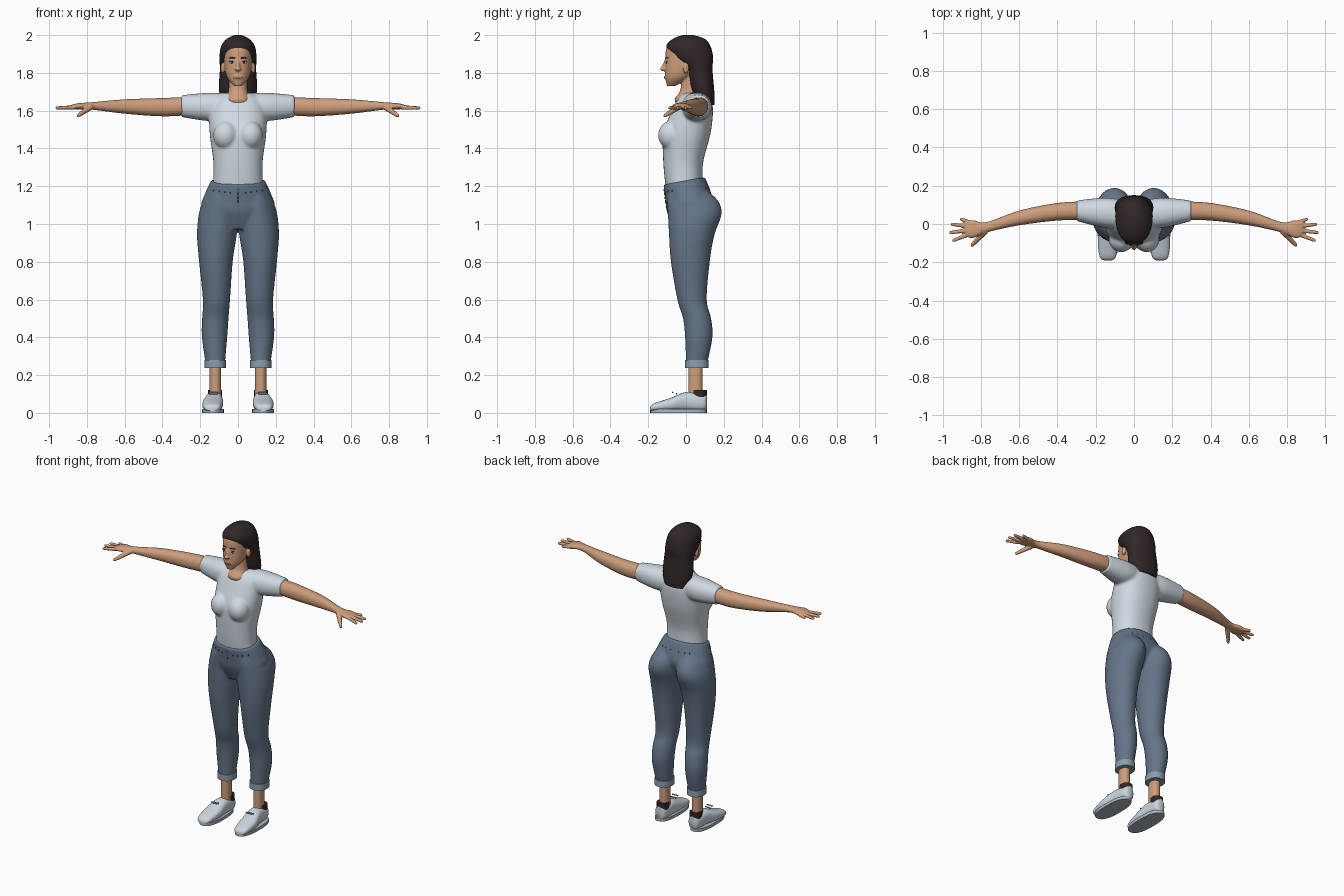
import bpy, bmesh, math
from mathutils import Vector, Matrix
from mathutils.bvhtree import BVHTree

cube = bpy.data.objects.get("Cube")
if cube:
    bpy.data.objects.remove(cube, do_unlink=True)


def material(name, red, green, blue):
    mat = bpy.data.materials.new(name)
    mat.use_nodes = True
    color = (red, green, blue, 1)
    mat.diffuse_color = color
    shader = next(node for node in mat.node_tree.nodes if node.type == 'BSDF_PRINCIPLED')
    shader.inputs["Base Color"].default_value = color
    shader.inputs["Roughness"].default_value = .8
    return mat


skin = material("skin", red=.62, green=.34, blue=.2)
hair_brown = material("dark brown", red=.03, green=.02, blue=.02)
shirt_white = material("pale grey cotton", red=.63, green=.7, blue=.76)
denim = material("blue denim", red=.13, green=.18, blue=.25)
cuff_blue = material("faded denim", red=.27, green=.34, blue=.41)
stitch_blue = material("dark stitching", red=.05, green=.07, blue=.1)
shoe_white = material("shoe canvas", red=.6, green=.67, blue=.73)
sole_grey = material("sole grey", red=.42, green=.47, blue=.52)
lip_red = material("lips", red=.42, green=.17, blue=.1)
eye_white = material("eye white", red=.6, green=.55, blue=.5)


# Cross-sections of upright, sideways and lengthwise shapes
def level(z, half, front, back, x=0):
    return z, x - half, x + half, front, back


def slab(x, front, back, bottom, top):
    return x, front, back, bottom, top


def rib(y, x, half, bottom, top):
    return y, x - half, x + half, bottom, top


def loft(axis, *sections, power=.9, tilt=0, steps=6, sides=32):
    """Smooth skin through rounded cross-sections placed along an axis."""
    last = len(sections) - 1

    def blend(index, t):
        a, b, c, d = (Vector(sections[min(max(index + k, 0), last)]) for k in (-1, 0, 1, 2))
        start, end = (c - a) / 2, (d - b) / 2
        return b + t * start + t * t * (3 * (c - b) - 2 * start - end) + t ** 3 * (2 * (b - c) + start + end)

    def bend(value):
        return math.copysign(abs(value) ** power, value)

    def build(bm):
        path = [blend(index, k / steps) for index in range(last) for k in range(steps)]
        rings = []
        for place, low_a, high_a, low_b, high_b in [*path, sections[last]]:
            ring = []
            for k in range(sides):
                angle = math.tau * k / sides
                point = [(low_a + high_a + (high_a - low_a) * bend(math.cos(angle))) / 2,
                         (low_b + high_b + (high_b - low_b) * bend(math.sin(angle))) / 2]
                point.insert("xyz".index(axis), place)
                point[2] += tilt * point[1]
                ring.append(bm.verts.new(point))
            rings.append(ring)
        for lower, upper in zip(rings, rings[1:]):
            for k in range(sides):
                bm.faces.new((lower[k - 1], lower[k], upper[k], upper[k - 1]))
        bm.faces.new(rings[0])
        bm.faces.new(rings[-1])
    return build


def ball(center, *radii):
    def build(bm):
        bmesh.ops.create_uvsphere(bm, u_segments=20, v_segments=12, radius=1,
                                  matrix=Matrix.LocRotScale(Vector(center), None, Vector(radii)))
    return build


def rod(start, end, thick, thin):
    def build(bm):
        p, q = Vector(start), Vector(end)
        turn = (q - p).to_track_quat('Z', 'Y')
        bmesh.ops.create_cone(bm, cap_ends=True, segments=16, radius1=thick, radius2=thin,
                              depth=(q - p).length, matrix=Matrix.LocRotScale((p + q) / 2, turn, None))
        ball(p, thick, thick, thick)(bm)
        ball(q, thin, thin, thin)(bm)
    return build


def both(shape):
    """The shape together with its mirror image."""
    def build(bm):
        shape(bm)
        copy = bmesh.ops.duplicate(bm, geom=bm.verts[:] + bm.edges[:] + bm.faces[:])
        verts = [item for item in copy["geom"] if isinstance(item, bmesh.types.BMVert)]
        bmesh.ops.scale(bm, vec=(-1, 1, 1), verts=verts)
    return build


def together(*shapes):
    def build(bm):
        for shape in shapes:
            shape(bm)
    return build


def make(name, mat, shape, voxel=0, smooth=4, flip=False):
    bm = bmesh.new()
    shape(bm)
    if flip:
        bmesh.ops.scale(bm, vec=(-1, 1, 1), verts=bm.verts)
    bmesh.ops.recalc_face_normals(bm, faces=bm.faces)
    mesh = bpy.data.meshes.new(name)
    bm.to_mesh(mesh)
    bm.free()
    obj = bpy.data.objects.new(name, mesh)
    bpy.context.collection.objects.link(obj)
    if voxel:  # fuse overlapping shapes into one skin
        fuse = obj.modifiers.new("fuse", 'REMESH')
        fuse.mode, fuse.voxel_size = 'VOXEL', voxel
        relax = obj.modifiers.new("relax", 'SMOOTH')
        relax.iterations = smooth
        view = bpy.context.evaluated_depsgraph_get()
        mesh = bpy.data.meshes.new_from_object(obj.evaluated_get(view))
        obj.modifiers.clear()
        obj.data = mesh
    mesh.materials.clear()
    mesh.materials.append(mat)
    mesh.shade_smooth()
    mesh.set_sharp_from_angle(angle=math.radians(50))
    return obj


def pair(name, *args, **options):
    for side in ("left", "right"):
        make(f"{side}_{name}", *args, flip=side == "right", **options)


def surface(obj):
    """Gives a finder of the front or back surface point at x, z."""
    bm = bmesh.new()
    bm.from_mesh(obj.data)
    tree = BVHTree.FromBMesh(bm)
    bm.free()

    def find(x, z, way=1):
        return tree.ray_cast(Vector((x, -way, z)), Vector((0, way, 0)))[0]
    return find


# Head and neck
skull = loft('z', level(z=1.73, half=.02, front=-.1, back=-.06), level(z=1.78, half=.06, front=-.11, back=.03),
             level(z=1.86, half=.075, front=-.11, back=.1), level(z=1.94, half=.07, front=-.1, back=.1),
             level(z=1.98, half=.03, front=-.04, back=.06))
neck = loft('z', level(z=1.62, half=.07, front=-.04, back=.1), level(z=1.66, half=.067, front=-.06, back=.09),
            level(z=1.71, half=.05, front=-.03, back=.08), level(z=1.82, half=.047, front=-.02, back=.08))
nose = together(rod((0, -.104, 1.87), (0, -.123, 1.82), thick=.008, thin=.011), ball((0, -.12, 1.82), .017, .017, .01))
ear = both(ball((.082, 0, 1.825), .01, .016, .03))
mouth = ball((0, -.103, 1.776), .026, .012, .013)
head = make("head_and_neck", skin, together(ear, skull, neck, nose, mouth), voxel=.005, smooth=3)

# Face details
face = surface(head)
eye = face(.032, 1.856)
pair("eye", eye_white, ball(eye, .014, .003, .006))
pair("iris", hair_brown, ball(eye + Vector((0, -.002, 0)), .006, .003, .006))
pair("eyelash", hair_brown, ball(eye + Vector((0, 0, .006)), .015, .004, .002))
pair("eyebrow", hair_brown, together(*(ball(face(x, 1.88), .01, .003, .003) for x in (.02, .03, .04))))
make("lips", lip_red, both(together(*(ball(face(x, 1.776), .01, .003, .006) for x in (0, .013)))))

# Long hair swept behind the ears
make("hair", hair_brown, loft(
    'z', level(z=1.63, half=.07, front=.09, back=.15), level(z=1.7, half=.1, front=.03, back=.15),
    level(z=1.82, half=.096, front=0, back=.14), level(z=1.88, half=.098, front=-.07, back=.144),
    level(z=1.94, half=.09, front=-.104, back=.13), level(z=1.98, half=.06, front=-.07, back=.1),
    level(z=2, half=.02, front=-.02, back=.04)))

# Shirt
trunk = loft('z', level(z=1.18, half=.134, front=-.106, back=.09), level(z=1.32, half=.13, front=-.12, back=.09),
             level(z=1.48, half=.15, front=-.12, back=.13), level(z=1.6, half=.15, front=-.075, back=.143),
             level(z=1.66, half=.125, front=-.045, back=.13), level(z=1.695, half=.075, front=-.015, back=.1))
sleeve = loft('x', slab(x=.03, front=-.02, back=.12, bottom=1.56, top=1.69),
              slab(x=.15, front=-.02, back=.137, bottom=1.545, top=1.695),
              slab(x=.3, front=.015, back=.123, bottom=1.566, top=1.682))
chest = ball((.066, -.082, 1.47), .066, .066, .075)
make("shirt", shirt_white, together(both(together(sleeve, chest)), trunk), voxel=.008, smooth=7)

# Arms, with fingers fanned out from the wrist
arm = loft('x', slab(x=.25, front=.02, back=.118, bottom=1.577, top=1.673),
           slab(x=.4, front=.018, back=.11, bottom=1.57, top=1.667),
           slab(x=.6, front=-.007, back=.07, bottom=1.584, top=1.66),
           slab(x=.77, front=-.044, back=.01, bottom=1.605, top=1.645),
           slab(x=.84, front=-.073, back=.02, bottom=1.607, top=1.64),
           slab(x=.88, front=-.065, back=.01, bottom=1.608, top=1.632))
wrist = Vector((.78, -.02, 1.62))
fingers = [rod((.78, -.04, 1.62), (.845, -.11, 1.574), thick=.017, thin=.01)]
for number, reach in enumerate((.13, .17, .18, .175)):
    angle = math.radians(20 - 14 * number)
    ray = reach * Vector((math.cos(angle), math.sin(angle), -.03))
    fingers.append(rod(wrist + ray * .55, wrist + ray, thick=.0115, thin=.009))
pair("arm", skin, together(arm, *fingers), voxel=.0045, smooth=3)

# Jeans
pelvis = loft('z', level(z=.98, half=.1, front=-.06, back=.09), level(z=1.08, half=.19, front=-.1, back=.14),
              level(z=1.15, half=.178, front=-.11, back=.13), level(z=1.23, half=.143, front=-.12, back=.1), tilt=.18)
leg = loft('z', level(z=.25, x=.12, half=.05, front=0, back=.11), level(z=.4, x=.124, half=.067, front=-.005, back=.14),
           level(z=.5, x=.12, half=.07, front=-.016, back=.133), level(z=.6, x=.114, half=.072, front=-.046, back=.11),
           level(z=.8, x=.117, half=.089, front=-.08, back=.126), level(z=.94, x=.112, half=.105, front=-.09, back=.15),
           level(z=1.05, x=.104, half=.104, front=-.096, back=.188), level(z=1.12, x=.095, half=.09, front=-.1, back=.172),
           level(z=1.18, x=.09, half=.06, front=-.09, back=.11), power=1)
jeans = make("jeans", denim, together(both(leg), pelvis), voxel=.008, smooth=5)
pair("jeans_cuff", cuff_blue, loft('z', *(level(z, x=.12, half=.057, front=-.006, back=.12) for z in (.237, .28))))

# Waist rivets, fly and button
cloth = surface(jeans)
rivets = [cloth(x, 1.16 + x / 8) for x in (.04, .07, .1, .13)] + [cloth(x, 1.19, way=-1) for x in (.03, .07, .1)]
pair("jeans_rivets", stitch_blue, together(*(ball(spot, .004, .003, .004) for spot in rivets)))
make("jeans_fly", stitch_blue, together(*(ball(cloth(0, z), .002, .002, .01) for z in (1.12, 1.14, 1.16))))
make("jeans_button", cuff_blue, ball(cloth(0, 1.18), .006, .004, .006))

# Ankles and shoes
pair("ankle", skin, loft('z', *(level(z, x=.12, half=.03, front=.013, back=.088) for z in (.05, .27))))
pair("shoe", shoe_white, loft(
    'y', rib(y=-.19, x=.137, half=.02, bottom=.01, top=.03), rib(y=-.17, x=.137, half=.043, bottom=.01, top=.05),
    rib(y=-.08, x=.134, half=.055, bottom=.01, top=.08), rib(y=0, x=.127, half=.046, bottom=.01, top=.11),
    rib(y=.09, x=.124, half=.038, bottom=.01, top=.1), rib(y=.11, x=.124, half=.02, bottom=.02, top=.1), power=.8))
pair("shoe_sole", sole_grey, loft('z', *(level(z, x=.132, half=.058, front=-.19, back=.11) for z in (0, .02)), power=.8))
pair("shoe_heel_lining", hair_brown, loft('z', *(level(z, x=.123, half=.037, front=.03, back=.11) for z in (.07, .12))))
laces = [rod((.11, y, .085 - y / 3), (.15, y, .085 - y / 3), thick=.004, thin=.004) for y in (-.07, -.05, -.03)]
pair("shoe_laces", sole_grey, together(*laces))
